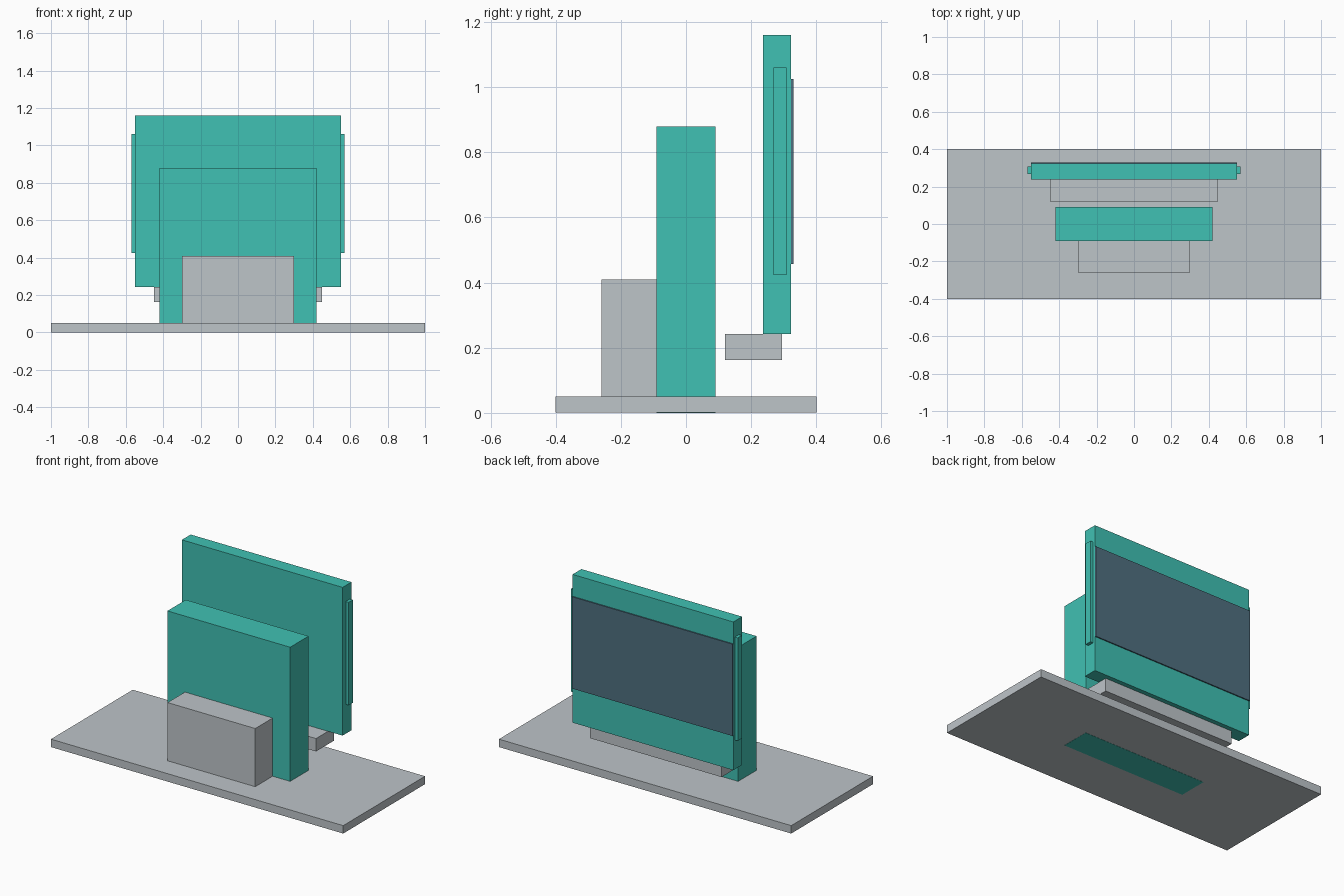
import bpy

if "Cube" in bpy.data.objects:
    bpy.data.objects.remove(bpy.data.objects["Cube"])


def material(name, rgb):
    m = bpy.data.materials.new(name)
    m.diffuse_color = (*rgb, 1.0)
    m.use_nodes = True
    m.node_tree.nodes["Principled BSDF"].inputs["Base Color"].default_value = m.diffuse_color
    return m


teal = material("teal", (0.051, 0.533, 0.451))
grey = material("light grey", (0.515, 0.555, 0.584))
slate = material("slate blue", (0.078, 0.159, 0.216))


def box(name, x, y, z, mat):
    """Axis-aligned box from (min, max) ranges."""
    ranges = (x, y, z)
    bpy.ops.mesh.primitive_cube_add(size=1, location=[(a + b) / 2 for a, b in ranges])
    ob = bpy.context.object
    ob.name = name
    ob.scale = [b - a for a, b in ranges]
    bpy.ops.object.transform_apply(location=False, rotation=False, scale=True)
    ob.data.materials.append(mat)
    return ob


# Ground slab, a hair above the foot of the tower that passes through it
box("base_slab", (-1, 1), (-0.4, 0.4), (0.001, 0.05), grey)

# Main block and the lower block in front of it
box("main_block", (-0.42, 0.42), (-0.09, 0.09), (0, 0.88), teal)
box("front_block", (-0.30, 0.30), (-0.26, -0.09), (0.05, 0.41), grey)

# Raised rear board on its shelf
box("rear_shelf", (-0.45, 0.45), (0.12, 0.295), (0.163, 0.243), grey)
box("rear_board", (-0.55, 0.55), (0.237, 0.323), (0.243, 1.16), teal)

# Thin dark panel on the back of the board
box("back_panel", (-0.55, 0.55), (0.323, 0.33), (0.457, 1.025), slate)

# Narrow rails on both ends of the board
for side, x in (("left", (-0.57, -0.55)), ("right", (0.55, 0.57))):
    box(side + "_rail", x, (0.268, 0.308), (0.424, 1.061), teal)
